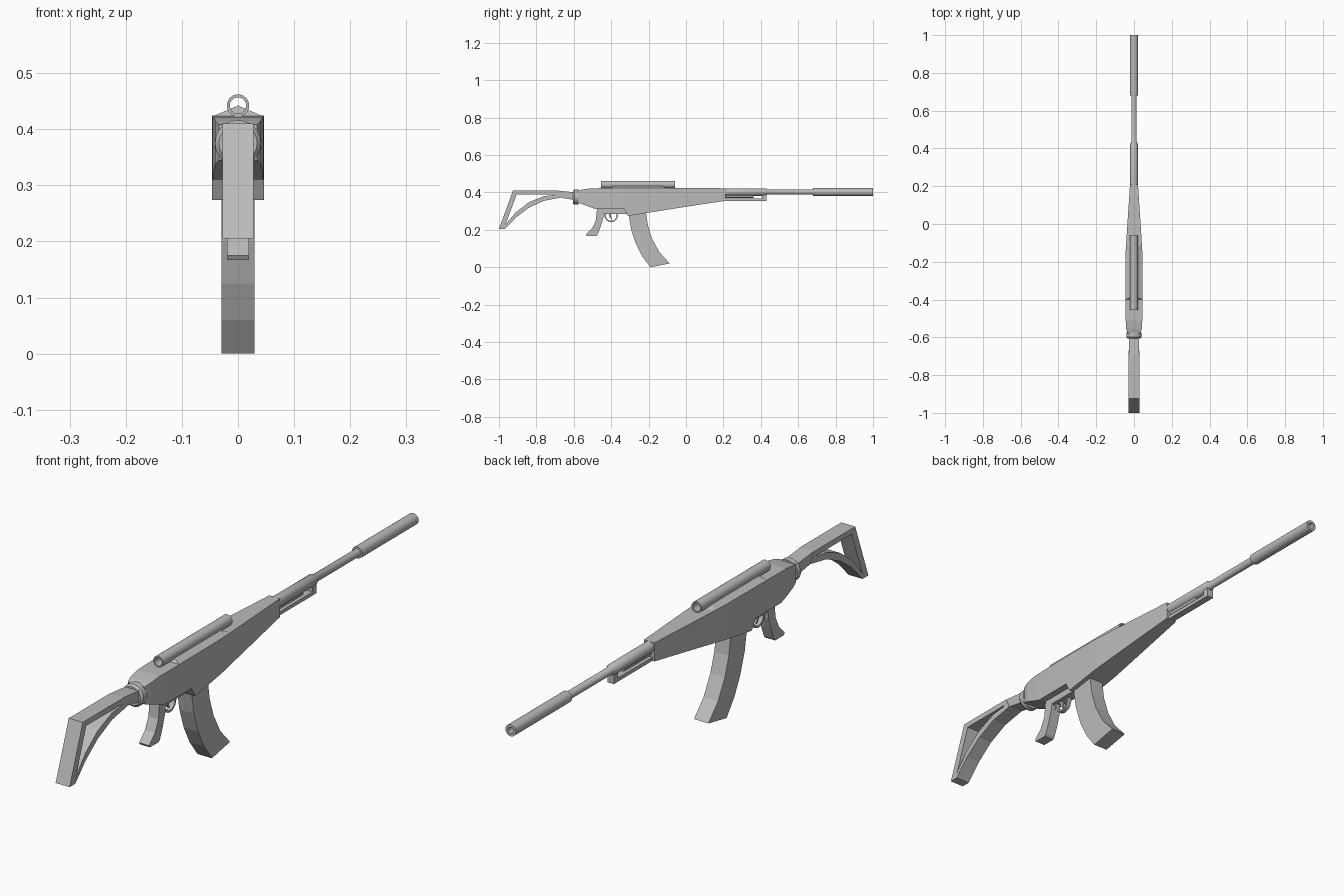
import bpy, bmesh, math
from mathutils import Vector

if "Cube" in bpy.data.objects:
    bpy.data.objects.remove(bpy.data.objects["Cube"], do_unlink=True)

GREY = (0.5, 0.5, 0.5, 1)
mat = bpy.data.materials.new("plain grey")
mat.use_nodes = True
mat.diffuse_color = GREY
mat.node_tree.nodes["Principled BSDF"].inputs["Base Color"].default_value = GREY


def finish(name, bm, smooth=False):
    bmesh.ops.recalc_face_normals(bm, faces=bm.faces)
    mesh = bpy.data.meshes.new(name)
    bm.to_mesh(mesh)
    bm.free()
    mesh.materials.append(mat)
    ob = bpy.data.objects.new(name, mesh)
    bpy.context.collection.objects.link(ob)
    if smooth:
        bpy.ops.object.select_all(action="DESELECT")
        ob.select_set(True)
        bpy.context.view_layer.objects.active = ob
        bpy.ops.object.shade_smooth_by_angle(angle=math.radians(35))
    return ob


def loft(name, rings, closed=False):
    """Skin a row of equal cross-sections, capping the ends if open."""
    bm = bmesh.new()
    rows = [[bm.verts.new(p) for p in ring] for ring in rings]
    n = len(rows[0])
    pairs = list(zip(rows, rows[1:])) + ([(rows[-1], rows[0])] if closed else [])
    for a, b in pairs:
        for i in range(n):
            j = (i + 1) % n
            bm.faces.new((a[i], a[j], b[j], b[i]))
    if not closed:
        bm.faces.new(rows[0])
        bm.faces.new(rows[-1])
    return finish(name, bm)


def strip(name, edge_a, edge_b, w, closed=False):
    """Slab of half width w between two (y, z) outlines."""
    rings = [[(-w, *a), (w, *a), (w, *b), (-w, *b)] for a, b in zip(edge_a, edge_b)]
    return loft(name, rings, closed)


def box(name, y0, y1, z0, z1, w):
    return strip(name, [(y0, z0), (y1, z0)], [(y0, z1), (y1, z1)], w)


def lathe(name, profile, z, sides=24):
    """Turn a closed (y, radius) profile about the lengthwise axis at height z."""
    bm = bmesh.new()
    verts = [bm.verts.new((0, y, z + r)) for y, r in profile]
    edges = [bm.edges.new((a, b)) for a, b in zip(verts, verts[1:] + verts[:1])]
    bmesh.ops.spin(bm, geom=verts + edges, cent=Vector((0, 0, z)), axis=(0, 1, 0),
                   angle=math.tau, steps=sides, use_merge=True)
    bmesh.ops.remove_doubles(bm, verts=bm.verts, dist=1e-5)
    return finish(name, bm, True)


def ring(name, y, z, r, inner, w, sides=20):
    """Flat hoop lying in the side plane."""
    circle = [(math.cos(math.tau * i / sides), math.sin(math.tau * i / sides))
              for i in range(sides)]
    return strip(name, [(y + r * c, z + r * s) for c, s in circle],
                 [(y + inner * c, z + inner * s) for c, s in circle], w, True)


# Body: y, half width, bottom, top
stations = [(-.58, .034, .345, .408), (-.555, .041, .337, .415), (-.51, .044, .32, .422),
            (-.48, .045, .31, .422), (-.33, .046, .31, .424), (-.31, .046, .274, .424),
            (-.16, .045, .298, .424), (0, .035, .323, .423), (.21, .021, .355, .422)]
loft("body", [[(-w, y, b), (w, y, b), (w, y, t), (-w, y, t)] for y, w, b, t in stations])
lathe("rear_collar", [(-.605, 0), (-.605, .034), (-.597, .041), (-.575, .041), (-.575, 0)], .375)

# Skeleton stock with its open triangle, and the neck joining it to the body
strip("stock_frame",
      [(-1, .205), (-.925, .41), (-.69, .41), (-.67, .372), (-.76, .355),
       (-.84, .318), (-.91, .265), (-.967, .205)],
      [(-.967, .222), (-.905, .39), (-.70, .39), (-.705, .386), (-.76, .38),
       (-.84, .347), (-.91, .293), (-.958, .237)], .028, True)
strip("stock_neck", [(-.69, .41), (-.59, .4)], [(-.67, .372), (-.59, .358)], .027)

# Curved magazine and grip
strip("magazine",
      [(-.31, .3), (-.293, .2), (-.268, .125), (-.235, .06), (-.19, .0)],
      [(-.215, .3), (-.203, .22), (-.18, .15), (-.142, .08), (-.087, .02)], .029)
strip("grip",
      [(-.475, .32), (-.482, .25), (-.502, .208), (-.535, .175), (-.53, .167)],
      [(-.435, .32), (-.443, .26), (-.457, .215), (-.472, .176), (-.48, .167)], .02)

# Trigger group
box("trigger_housing", -.45, -.31, .285, .32, .02)
ring("trigger_guard", -.4, .277, .036, .029, .009)
strip("trigger", [(-.415, .29), (-.41, .27), (-.4, .256)],
      [(-.4, .29), (-.4, .27), (-.395, .256)], .004)

# Barrel with gas block, and hollow muzzle sleeve
lathe("barrel", [(.18, 0), (.18, .02), (.425, .02), (.435, .014), (.7, .014), (.7, 0)], .402)
lathe("muzzle_sleeve", [(.68, 0), (.68, .021), (1, .021), (1, .011), (.94, .011), (.94, 0)], .402)
lathe("gas_tube", [(.18, 0), (.18, .009), (.36, .009), (.36, 0)], .38, 16)
box("lower_rail", .18, .43, .355, .368, .013)
box("front_block", .407, .43, .355, .4, .013)

# Sighting tube on its tent-shaped mount
lathe("sight_tube", [(-.455, .0145), (-.455, .02), (-.06, .02), (-.06, .0145)], .442)
bm = bmesh.new()
bl, br, fl, fr, b_top, f_top = [bm.verts.new(p) for p in (
    (-.045, -.4, .423), (.045, -.4, .423), (-.04, -.1, .423), (.04, -.1, .423),
    (0, -.38, .442), (0, -.15, .442))]
for face in ((bl, br, b_top), (fl, fr, f_top), (bl, fl, f_top, b_top),
             (br, fr, f_top, b_top), (bl, br, fr, fl)):
    bm.faces.new(face)
finish("sight_mount", bm)
